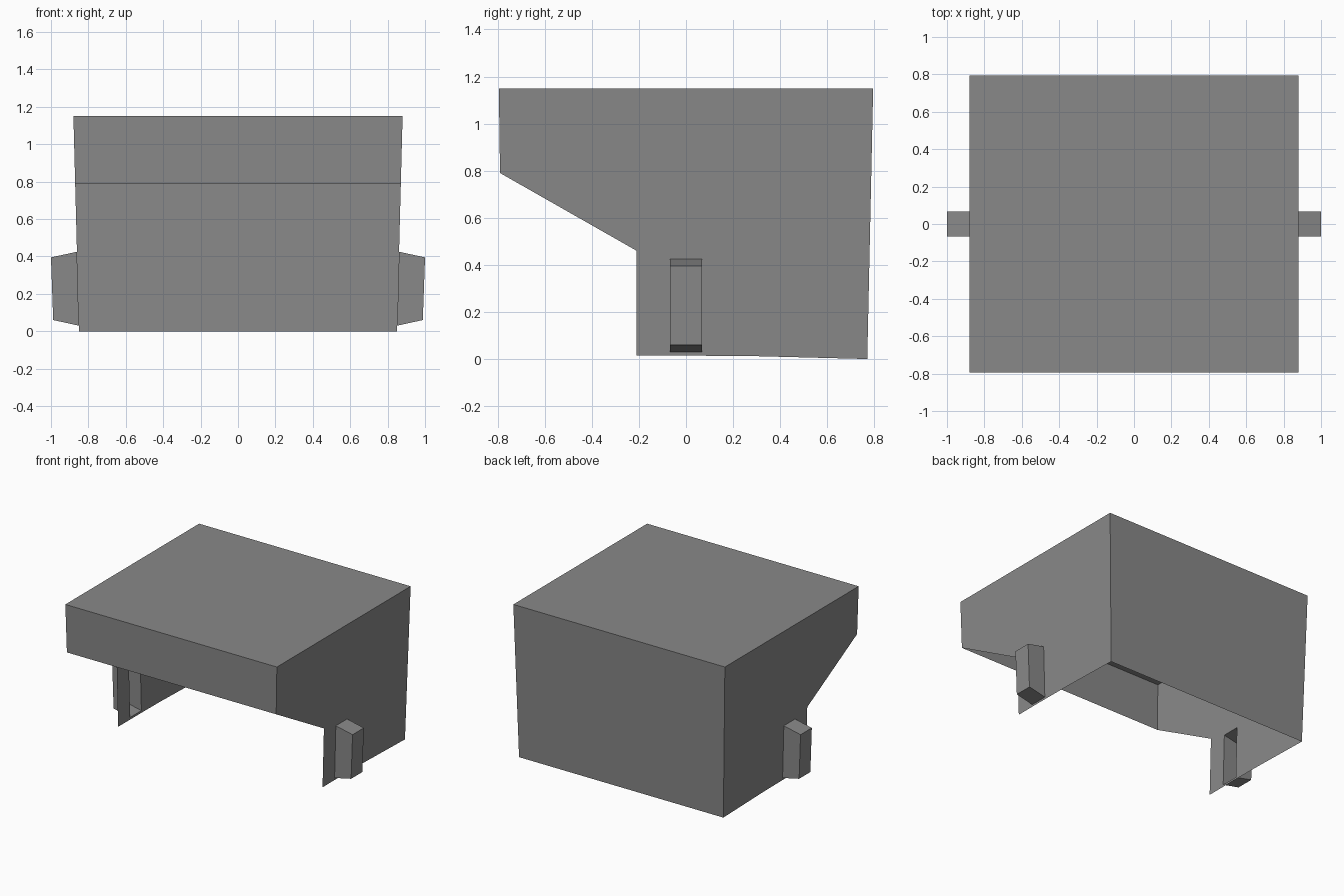
import bpy
import bmesh
from mathutils import Vector

cube = bpy.data.objects.get("Cube")
if cube:
    bpy.data.objects.remove(cube, do_unlink=True)

# Single plain grey finish
grey = bpy.data.materials.new("mid_grey")
grey.use_nodes = True
colour = (0.25, 0.25, 0.25, 1)
grey.diffuse_color = colour
grey.node_tree.nodes["Principled BSDF"].inputs["Base Color"].default_value = colour

HEIGHT = 1.15


def side_x(z):
    """Half width of the tapered shell at height z."""
    return 0.85 + 0.03 * z / HEIGHT


def back_y(z):
    return 0.77 + 0.025 * z / HEIGHT


def front_y(z):
    return -0.79 - 0.005 * (z - 0.79) / 0.36


def sheet(name, polygons, inside):
    """Thin open sheet whose faces point away from the inside point."""
    bm = bmesh.new()
    for poly in polygons:
        face = bm.faces.new([bm.verts.new(p) for p in poly])
        face.normal_update()
        if face.normal.dot(face.calc_center_median() - Vector(inside)) < 0:
            face.normal_flip()
    bmesh.ops.remove_doubles(bm, verts=bm.verts, dist=0.0005)
    mesh = bpy.data.meshes.new(name)
    bm.to_mesh(mesh)
    bm.free()
    mesh.materials.append(grey)
    obj = bpy.data.objects.new(name, mesh)
    bpy.context.collection.objects.link(obj)
    return obj


def wall(y_at, z0, z1):
    """Tapered cross wall between two heights."""
    return [(-side_x(z0), y_at(z0), z0), (side_x(z0), y_at(z0), z0),
            (side_x(z1), y_at(z1), z1), (-side_x(z1), y_at(z1), z1)]


core = (0, 0, 0.6)

# Top, back wall and short front wall; the underside stays open
w, f, b = side_x(HEIGHT), front_y(HEIGHT), back_y(HEIGHT)
sheet("top_panel", [[(-w, f, HEIGHT), (w, f, HEIGHT), (w, b, HEIGHT), (-w, b, HEIGHT)]], core)
sheet("back_panel", [wall(back_y, 0, HEIGHT)], core)
sheet("front_panel", [wall(front_y, 0.79, HEIGHT)], core)

# Side outline is split around the opening into the hollow handle
h, low, high, rim = 0.067, 0.03, 0.425, 0.014
side_pieces = [
    [(-0.21, rim), (-h, rim), (-h, low), (-h, high), (-h, HEIGHT),
     (f, HEIGHT), (front_y(0.79), 0.79), (-0.21, 0.46)],
    [(-h, rim), (h, rim), (h, low), (-h, low)],
    [(-h, high), (h, high), (h, HEIGHT), (-h, HEIGHT)],
    [(h, rim), (0.3, 0.012), (back_y(0), 0), (b, HEIGHT), (h, HEIGHT), (h, high), (h, low)],
]

for side, sign in (("left", 1), ("right", -1)):
    sheet(side + "_side_panel",
          [[(sign * side_x(z), y, z) for y, z in piece] for piece in side_pieces], core)

    # Hollow handle: sloped ends, open toward the shell
    inner = [(sign * side_x(z), y, z) for y, z in ((-h, low), (h, low), (h, high), (-h, high))]
    outer = [(sign * x, y, z) for x, y, z in
             ((0.988, -h, 0.06), (0.988, h, 0.06), (1, h, 0.395), (1, -h, 0.395))]
    faces = [outer]
    for i in range(4):
        j = (i + 1) % 4
        faces.append([inner[i], inner[j], outer[j], outer[i]])
    sheet(side + "_handle", faces, (sign * 0.9, 0, 0.23))
